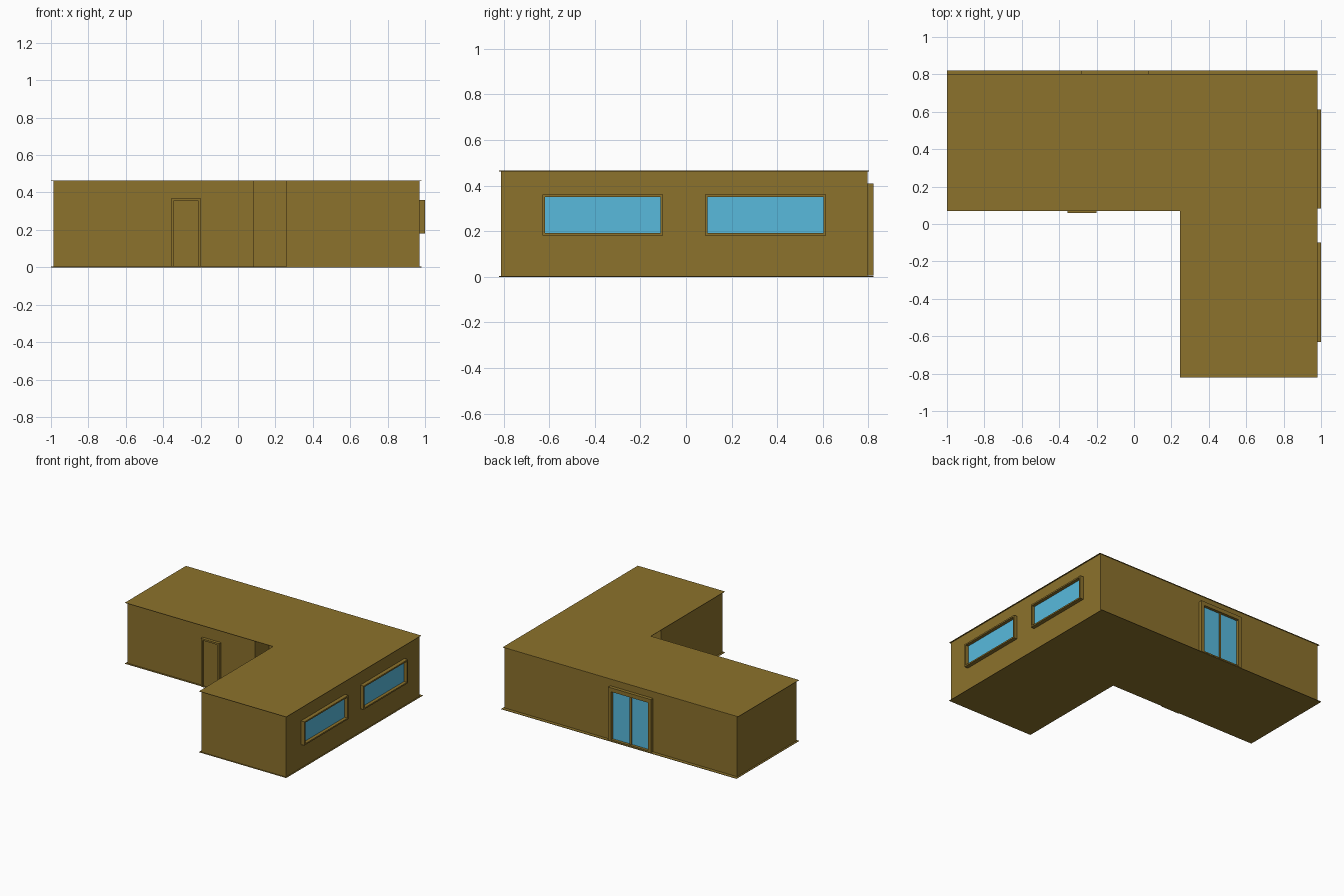
import bpy, bmesh

if "Cube" in bpy.data.objects:
    bpy.data.objects.remove(bpy.data.objects["Cube"])


def material(name, rgb):
    m = bpy.data.materials.new(name)
    m.diffuse_color = (*rgb, 1)
    m.use_nodes = True
    m.node_tree.nodes["Principled BSDF"].inputs["Base Color"].default_value = m.diffuse_color
    return m


BROWN = material("brown", (0.263, 0.168, 0.025))
BLUE = material("glass_blue", (0.098, 0.49, 0.72))


def add_object(name, bm, mat):
    bmesh.ops.recalc_face_normals(bm, faces=bm.faces)
    me = bpy.data.meshes.new(name)
    bm.to_mesh(me)
    bm.free()
    me.materials.append(mat)
    ob = bpy.data.objects.new(name, me)
    bpy.context.collection.objects.link(ob)
    return ob


def prism(name, outline, z0, z1, mat=BROWN):
    """Extrude a plan outline from z0 to z1."""
    bm = bmesh.new()
    face = bm.faces.new([bm.verts.new((x, y, z0)) for x, y in outline])
    top = bmesh.ops.extrude_face_region(bm, geom=[face])
    verts = [v for v in top["geom"] if isinstance(v, bmesh.types.BMVert)]
    bmesh.ops.translate(bm, verts=verts, vec=(0, 0, z1 - z0))
    add_object(name, bm, mat)


def box(name, x, y, z, mat=BROWN):
    prism(name, [(x[0], y[0]), (x[1], y[0]), (x[1], y[1]), (x[0], y[1])], z[0], z[1], mat)


def frame(name, axis, span, depth, z, side, top, bottom):
    """Rectangular frame of four bars; axis is the direction it runs along."""
    def bar(part, s, h):
        if axis == "x":
            box(f"{name}_{part}", s, depth, h)
        else:
            box(f"{name}_{part}", depth, s, h)
    bar("left_jamb", (span[0], span[0] + side), z)
    bar("right_jamb", (span[1] - side, span[1]), z)
    inner = (span[0] + side, span[1] - side)
    bar("head", inner, (z[1] - top, z[1]))
    bar("sill", inner, (z[0], z[0] + bottom))


def l_plan(back):
    return [(-1.0, 0.07), (0.247, 0.07), (0.247, -0.82), (0.98, -0.82),
            (0.98, back), (-1.0, back)]


# Thin floor and roof plates, slightly larger than the walls
prism("floor", l_plan(0.822), 0.0, 0.003)
prism("roof", l_plan(0.802), 0.462, 0.465)

# L-shaped walls with a recessed entrance at the inner corner
prism("walls", [(-0.987, 0.083), (0.085, 0.083), (0.085, 0.25), (0.43, 0.25),
                (0.43, -0.07), (0.26, -0.07), (0.26, -0.812), (0.971, -0.812),
                (0.971, 0.796), (-0.987, 0.796)], 0.003, 0.462)

# Two windows on the right side
for i, (y0, y1) in enumerate([(-0.63, -0.1), (0.083, 0.613)], 1):
    frame(f"window_{i}", "y", (y0, y1), (0.965, 1.0), (0.18, 0.36), 0.011, 0.011, 0.011)
    box(f"window_{i}_glass", (0.965, 0.976), (y0 + 0.01, y1 - 0.01), (0.19, 0.35), BLUE)

# Glazed double door at the back
frame("back_door", "x", (-0.28, 0.08), (0.79, 0.822), (0.005, 0.41), 0.025, 0.03, 0.01)
box("back_door_glass", (-0.256, 0.056), (0.79, 0.801), (0.014, 0.381), BLUE)
box("back_door_mullion", (-0.107, -0.093), (0.79, 0.81), (0.014, 0.381))

# Plain front door
frame("front_door", "x", (-0.355, -0.2), (0.06, 0.09), (0.003, 0.37), 0.013, 0.013, 0.005)
box("front_door_panel", (-0.343, -0.212), (0.072, 0.09), (0.006, 0.358))
